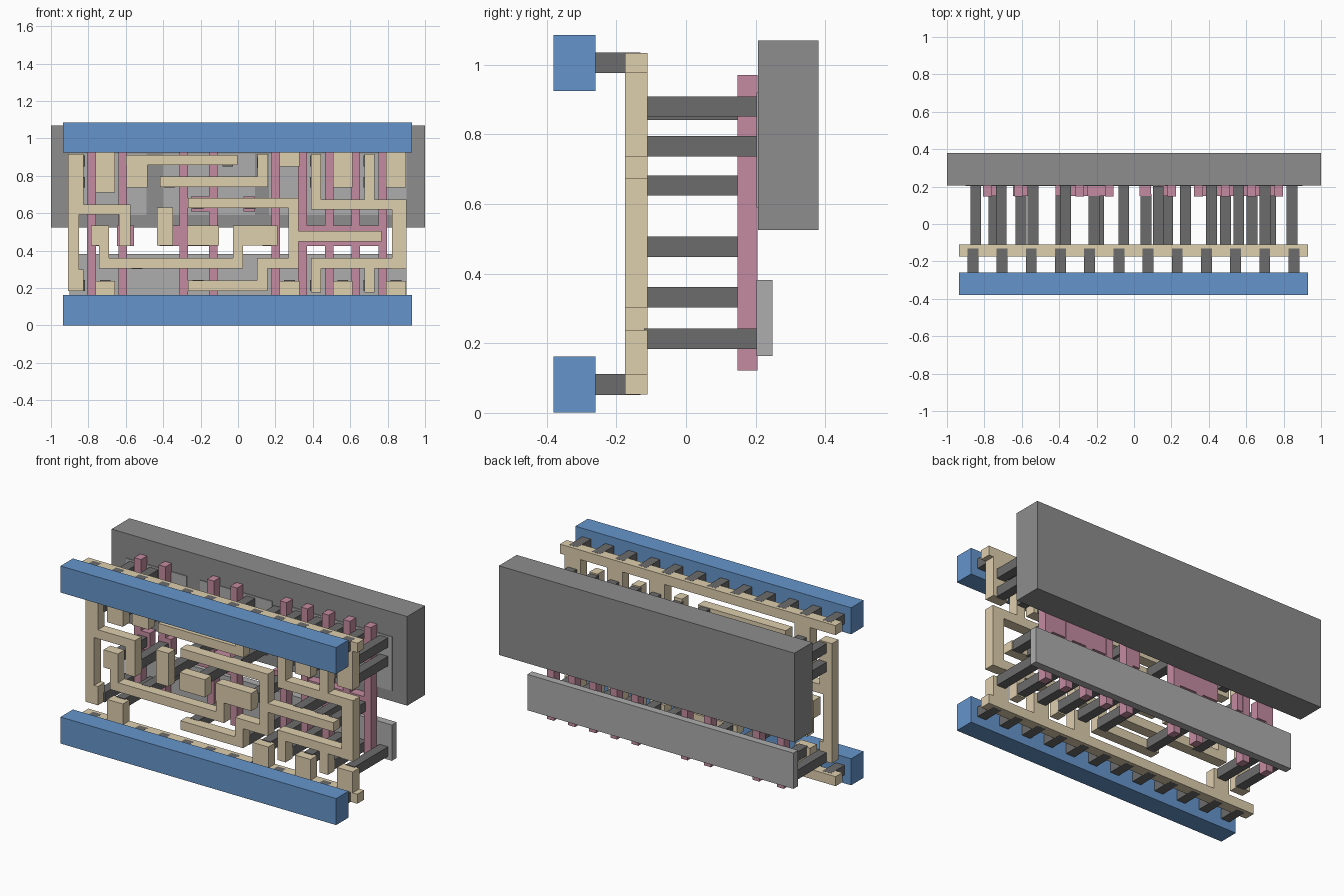
import bpy


def material(name, rgb):
    m = bpy.data.materials.new(name)
    m.diffuse_color = (*rgb, 1)
    return m


BLUE = material("blue", (0.13, 0.30, 0.60))
TAN = material("tan", (0.73, 0.62, 0.42))
PINK = material("pink", (0.55, 0.26, 0.35))
DARK = material("dark_grey", (0.15, 0.15, 0.15))
MID = material("mid_grey", (0.27, 0.27, 0.27))
LIGHT = material("light_grey", (0.42, 0.42, 0.42))


def extrude(name, loop, y0, y1, mat):
    """Extrude a closed (x, z) outline from y0 to y1."""
    n = len(loop)
    verts = [(x, y, z) for y in (y0, y1) for x, z in loop]
    faces = [tuple(range(n)), tuple(range(2 * n - 1, n - 1, -1))]
    faces += [(i, i + n, (i + 1) % n + n, (i + 1) % n) for i in range(n)]
    me = bpy.data.meshes.new(name)
    me.from_pydata(verts, [], faces)
    me.materials.append(mat)
    ob = bpy.data.objects.new(name, me)
    bpy.context.collection.objects.link(ob)
    return ob


def box(name, x0, x1, z0, z1, y0, y1, mat):
    return extrude(name, [(x0, z0), (x1, z0), (x1, z1), (x0, z1)], y0, y1, mat)


def wire(name, pts, w=0.055):
    """Right-angled strip in the tan layer, following a centre line."""
    for i, ((xa, za), (xb, zb)) in enumerate(zip(pts, pts[1:])):
        h = w / 2
        box(f"{name}_{i}", min(xa, xb) - h, max(xa, xb) + h,
            min(za, zb) - h, max(za, zb) + h, -0.175, -0.11, TAN)


def pad(name, x0, x1, z0, z1):
    box(name, x0, x1, z0, z1, -0.175, -0.11, TAN)


# Base slabs at the back
box("well_slab", -1, 1, 0.525, 1.07, 0.207, 0.38, MID)
box("lower_strip", -0.9, 0.9, 0.163, 0.382, 0.202, 0.248, LIGHT)
for x0, x1 in ((-0.9, -0.49), (-0.40, 0.09), (0.165, 0.9)):
    box("upper_strip", x0, x1, 0.59, 0.92, 0.202, 0.248, LIGHT)

# Front power rails, tan rails and the studs between them
for zc in (0.0815, 1.005):
    box("front_rail", -0.935, 0.93, zc - 0.081, zc + 0.081, -0.38, -0.26, BLUE)
    box("tan_rail", -0.935, 0.93, zc - 0.029, zc + 0.029, -0.175, -0.11, TAN)
    for i in range(12):
        x = -0.861 + i * 0.156
        box("rail_stud", x - 0.029, x + 0.029, zc - 0.0295, zc + 0.0295, -0.262, -0.13, DARK)

# Tan tabs joined to the rails
for x, z in ((-0.71, 0.71), (0.275, 0.85), (0.56, 0.737), (0.845, 0.737)):
    pad("upper_tab", x - 0.053, x + 0.053, z, 0.98)
    pad("lower_tab", x - 0.053, x + 0.053, 0.11, 0.238)

# Tan routing
pad("left_wire_top", -0.91, -0.825, 0.645, 0.917)
pad("left_wire_mid", -0.91, -0.85, 0.30, 0.645)
pad("left_wire_foot", -0.91, -0.825, 0.185, 0.30)
pad("left_branch", -0.85, -0.575, 0.592, 0.647)
pad("left_branch_end", -0.637, -0.575, 0.425, 0.592)

wire("top_wire", [(-0.57, 0.885), (-0.03, 0.885)])
pad("top_wire_pad", -0.595, -0.483, 0.738, 0.86)
wire("upper_hook", [(-0.39, 0.768), (0.132, 0.768), (0.132, 0.89)])

wire("middle_wire", [(-0.717, 0.45), (-0.717, 0.332), (0.0, 0.332), (0.0, 0.45)])
pad("middle_wire_left_pad", -0.787, -0.69, 0.427, 0.535)
pad("middle_wire_right_pad", -0.028, 0.212, 0.427, 0.535)
pad("centre_pad", -0.433, -0.348, 0.427, 0.63)
pad("centre_block", -0.273, -0.102, 0.427, 0.535)

wire("central_wire", [(-0.24, 0.655), (0.297, 0.655), (0.297, 0.332), (0.13, 0.332),
                      (0.13, 0.213), (-0.24, 0.213)])
wire("central_branch", [(0.297, 0.477), (0.74, 0.477)])

wire("right_wire_upper", [(0.417, 0.89), (0.417, 0.647), (0.87, 0.647)])
wire("right_wire_lower", [(0.417, 0.203), (0.417, 0.332), (0.87, 0.332)])
pad("right_wire_side", 0.823, 0.902, 0.302, 0.674)
wire("right_finger_upper", [(0.703, 0.647), (0.703, 0.89)])
wire("right_finger_lower", [(0.703, 0.203), (0.703, 0.332)])

# Pink vertical bars and their pads
for x in (-0.783, -0.617, -0.29, -0.132, 0.202, 0.345, 0.488, 0.63, 0.773):
    box("pink_bar", x - 0.023, x + 0.023, 0.122, 0.97, 0.148, 0.206, PINK)
for x0, x1, z0, z1 in ((-0.805, -0.70, 0.425, 0.535), (-0.647, -0.557, 0.425, 0.535),
                       (-0.42, -0.27, 0.425, 0.535), (-0.27, -0.11, 0.425, 0.535),
                       (0.13, 0.225, 0.425, 0.535), (0.325, 0.796, 0.425, 0.535),
                       (-0.25, -0.13, 0.61, 0.69), (0.03, 0.09, 0.61, 0.69)):
    box("pink_pad", x0, x1, z0, z1, 0.149, 0.205, PINK)


def contact(x, z, y1):
    box("contact_post", x - 0.029, x + 0.029, z - 0.029, z + 0.029, -0.12, y1, DARK)


# Posts reaching the light strips
for x in (-0.846, -0.71, -0.54, -0.213, 0.13, 0.275, 0.415, 0.56, 0.70, 0.845):
    contact(x, 0.213 if x not in (-0.54,) else 0.332, 0.203)
for x in (-0.846, -0.71, 0.415, 0.56, 0.70, 0.845):
    contact(x, 0.766, 0.203)
    contact(x, 0.88, 0.203)
for x, z in ((-0.54, 0.766), (-0.367, 0.766), (-0.055, 0.88), (0.13, 0.87), (0.275, 0.88)):
    contact(x, z, 0.203)

# Posts reaching the pink pads
for x, z in ((-0.75, 0.477), (-0.605, 0.477), (-0.39, 0.477), (-0.19, 0.477),
             (0.18, 0.477), (0.49, 0.477), (0.63, 0.477), (0.73, 0.477),
             (-0.213, 0.653), (0.065, 0.653)):
    contact(x, z, 0.16)
